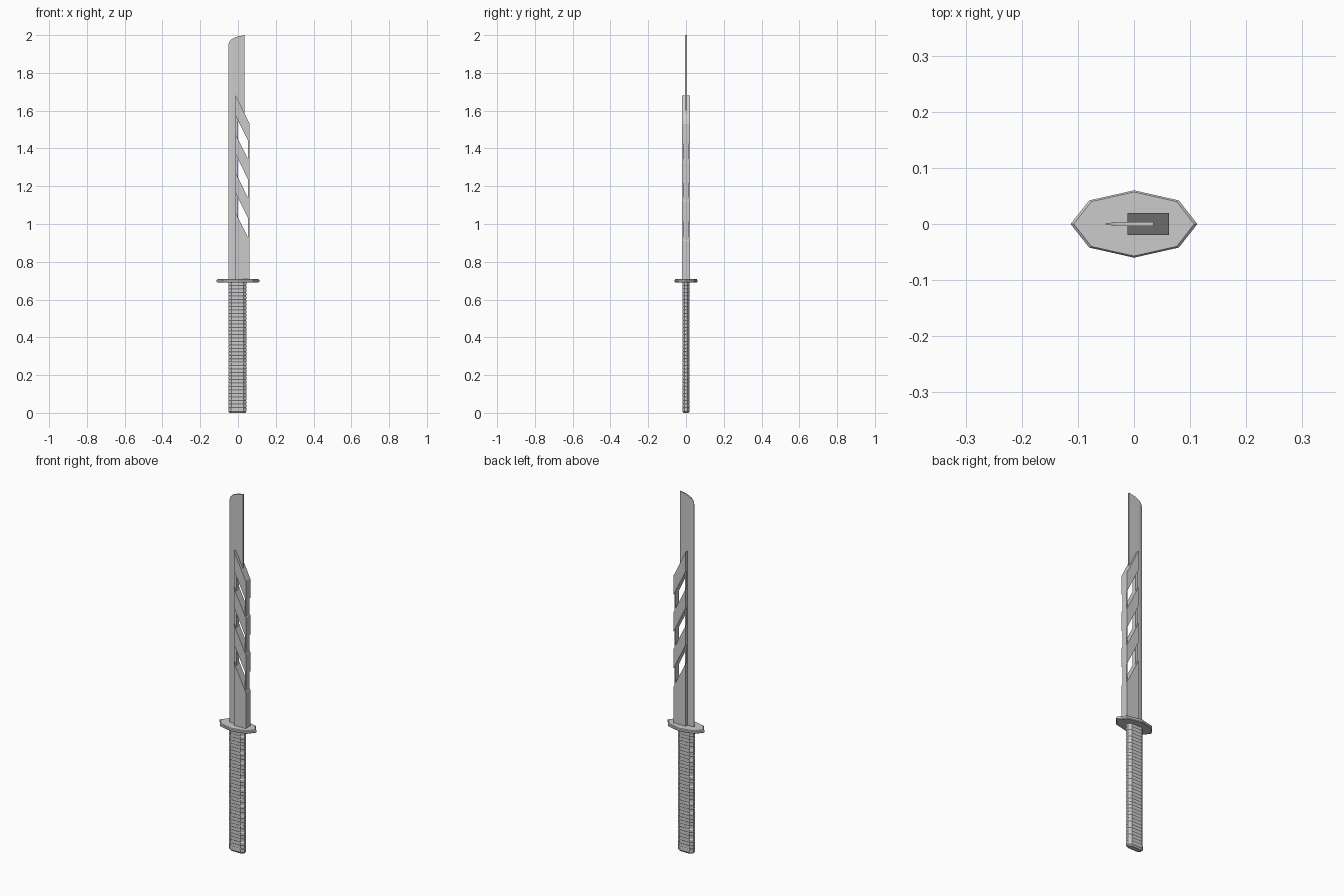
import bpy, bmesh

if "Cube" in bpy.data.objects:
    bpy.data.objects.remove(bpy.data.objects["Cube"])


def loft(name, rings, smooth=False):
    """Skin a list of equal-length closed rings and cap both ends."""
    bm = bmesh.new()
    vs = [[bm.verts.new(p) for p in r] for r in rings]
    n = len(rings[0])
    for a, b in zip(vs, vs[1:]):
        for i in range(n):
            j = (i + 1) % n
            bm.faces.new((a[i], a[j], b[j], b[i]))
    bm.faces.new(vs[0][::-1])
    bm.faces.new(vs[-1])
    bmesh.ops.recalc_face_normals(bm, faces=bm.faces)
    me = bpy.data.meshes.new(name)
    bm.to_mesh(me)
    bm.free()
    ob = bpy.data.objects.new(name, me)
    bpy.context.collection.objects.link(ob)
    return ob


def plate(name, profile, half):
    """Front-view (x, z) outline with thickness 2 * half in y."""
    return loft(name, [[(x, y, z) for x, z in profile] for y in (-half, half)])


def grip_ring(z, s, x_mid=-0.003):
    """Hand-grip cross-section: flat sides with chamfered ends."""
    pts = [(-.047, -.007), (-.032, -.018), (.032, -.018), (.047, -.007),
           (.047, .007), (.032, .018), (-.032, .018), (-.047, .007)]
    return [(x_mid + x + (s if x > 0 else -s), y + (s if y > 0 else -s), z)
            for x, y in pts]


# Blade: sections along x (x, half thickness, bottom z, top z)
sections = [(-.051, .0004, .70, 1.950), (-.045, .0015, .70, 1.968),
            (-.032, .004, .70, 1.980), (-.002, .004, .70, 1.993),
            (-.001, .004, 1.60, 1.993), (.035, .004, 1.56, 2.0)]
loft("blade", [[(x, -h, zb), (x, h, zb), (x, h, zt), (x, -h, zt)]
               for x, h, zb, zt in sections])

# Spine housing: solid base and slanted bars above it
L, R, DROP, HALF = -.012, .062, .15, .02
plate("spine_base", [(L, .70), (R, .70), (R, .91), (L, .91 + DROP)], HALF)
for i in range(3):
    z = 1.163 + i * .205
    plate(f"spine_bar_{i + 1}", [(L, z), (R, z - DROP), (R, z + .107 - DROP), (L, z + .107)], HALF)

# Slim rails joining the bars
plate("inner_rail", [(L, .90), (-.001, .90), (-.001, 1.62), (L, 1.64)], .012)
plate("outer_rail", [(.053, .85), (.060, .85), (.060, 1.50), (.053, 1.51)], .015)

# Guard: eight-sided plate with chamfered rims
outline = [(.113, 0), (.08, .042), (0, .06), (-.08, .042),
           (-.113, 0), (-.08, -.042), (0, -.06), (.08, -.042)]
loft("guard", [[(x * s, y * s, z) for x, y in outline]
               for z, s in ((.690, .95), (.694, 1), (.704, 1), (.708, .95))])

# Grip: wrapped cord as stacked shallow ridges
rings, turns = [], 36
pitch = .665 / turns
for i in range(turns):
    z = .028 + i * pitch
    rings += [grip_ring(z, -.0012), grip_ring(z + pitch * .15, 0),
              grip_ring(z + pitch * .85, 0)]
rings.append(grip_ring(.693, -.0012))
loft("grip", rings)

# Pommel cap with slightly domed underside
loft("pommel", [grip_ring(0, -.005), grip_ring(.008, .001),
                grip_ring(.026, .001), grip_ring(.03, -.001)])
